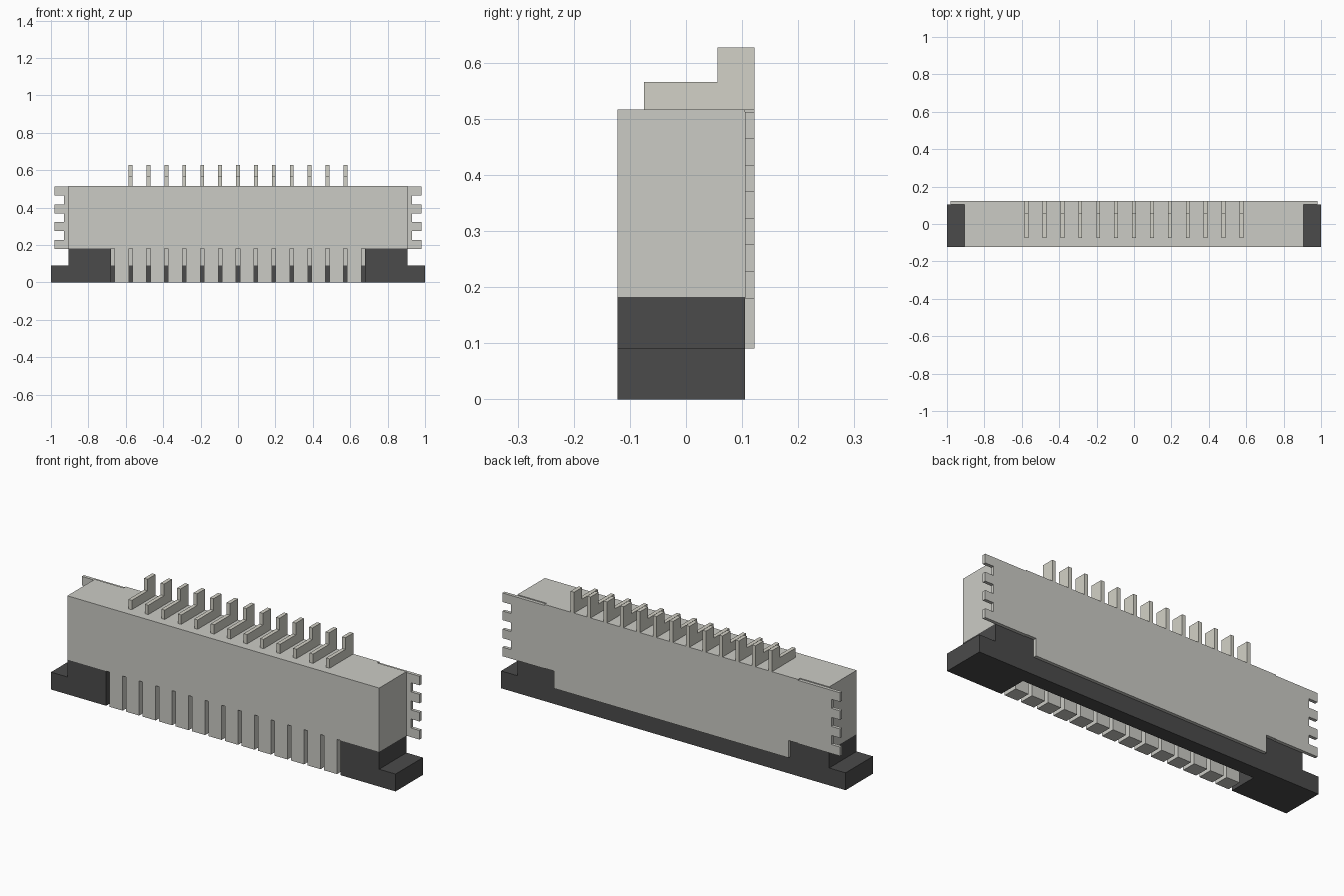
import bpy, bmesh
from mathutils import Vector

if "Cube" in bpy.data.objects:
    bpy.data.objects.remove(bpy.data.objects["Cube"])


def material(name, rgb):
    m = bpy.data.materials.new(name)
    m.diffuse_color = (*rgb, 1)
    m.use_nodes = True
    m.node_tree.nodes["Principled BSDF"].inputs["Base Color"].default_value = m.diffuse_color
    return m


SHELL = material("shell_grey", (0.60, 0.60, 0.56))
DARK = material("dark_plastic", (0.07, 0.07, 0.07))
METAL = material("pin_metal", (0.65, 0.64, 0.57))


def prism(name, outline, axis, lo, hi, mat):
    """Extrude a 2D outline along an axis; the outline uses the other two axes in order."""
    def place(a, b, c):
        return {"x": (c, a, b), "y": (a, c, b), "z": (a, b, c)}[axis]
    bm = bmesh.new()
    face = bm.faces.new([bm.verts.new(place(a, b, lo)) for a, b in outline])
    ext = bmesh.ops.extrude_face_region(bm, geom=[face])["geom"]
    move = Vector(place(0, 0, hi - lo))
    bmesh.ops.translate(bm, vec=move, verts=[g for g in ext if isinstance(g, bmesh.types.BMVert)])
    bmesh.ops.recalc_face_normals(bm, faces=bm.faces)
    me = bpy.data.meshes.new(name)
    bm.to_mesh(me)
    bm.free()
    me.materials.append(mat)
    ob = bpy.data.objects.new(name, me)
    bpy.context.collection.objects.link(ob)
    return ob


def box(name, x0, x1, y0, y1, z0, z1, mat):
    return prism(name, [(x0, y0), (x1, y0), (x1, y1), (x0, y1)], "z", z0, z1, mat)


def mirrored(half):
    """Complete an outline given for positive first coordinate."""
    return half + [(-a, b) for a, b in reversed(half)]


FRONT, BACK, REAR = -0.122, 0.105, 0.122
POCKET = 0.03     # back wall of the contact pocket
PITCH = 0.0957

# Housing, with recesses at the rear ends for the solder tabs
prism("housing", mirrored([(0.905, FRONT), (0.905, BACK), (0.736, BACK), (0.736, REAR)]),
      "z", 0.182, 0.517, SHELL)

# Rear tongue of the housing dropping behind the contacts
box("housing_tongue", -0.68, 0.68, POCKET, REAR, 0.091, 0.182, SHELL)

# Dark slider: low rear bar plus two stepped end blocks around the pocket
box("slider_bar", -0.68, 0.68, POCKET, BACK, 0, 0.091, DARK)
for s, side in ((1, "right"), (-1, "left")):
    step = [(0.68, 0), (1, 0), (1, 0.091), (0.905, 0.091), (0.905, 0.182), (0.68, 0.182)]
    prism(f"slider_end_{side}", [(s * x, z) for x, z in step], "y", FRONT, BACK, DARK)

    # Solder tab with three notches in its outer edge
    levels = [0.18 + i * 0.332 / 7 for i in range(8)]
    tab = [(0.736, 0.512), (0.736, 0.18)]
    for i in range(7):
        x = 0.93 if i % 2 else 0.98
        tab += [(x, levels[i]), (x, levels[i + 1])]
    prism(f"solder_tab_{side}", [(s * x, z) for x, z in tab], "y", BACK, REAR, SHELL)

# Comb of ribs along the lower front
for i in range(14):
    x = (i - 6.5) * PITCH
    box(f"front_rib_{i + 1}", x - 0.038, x + 0.038, FRONT, -0.045, 0, 0.182, SHELL)

# L-shaped contact pins on top
pin = [(-0.075, 0.517), (REAR, 0.517), (REAR, 0.627), (0.056, 0.627), (0.056, 0.566), (-0.075, 0.566)]
for i in range(13):
    x = (i - 6) * PITCH
    prism(f"contact_pin_{i + 1}", pin, "x", x - 0.01, x + 0.01, METAL)
